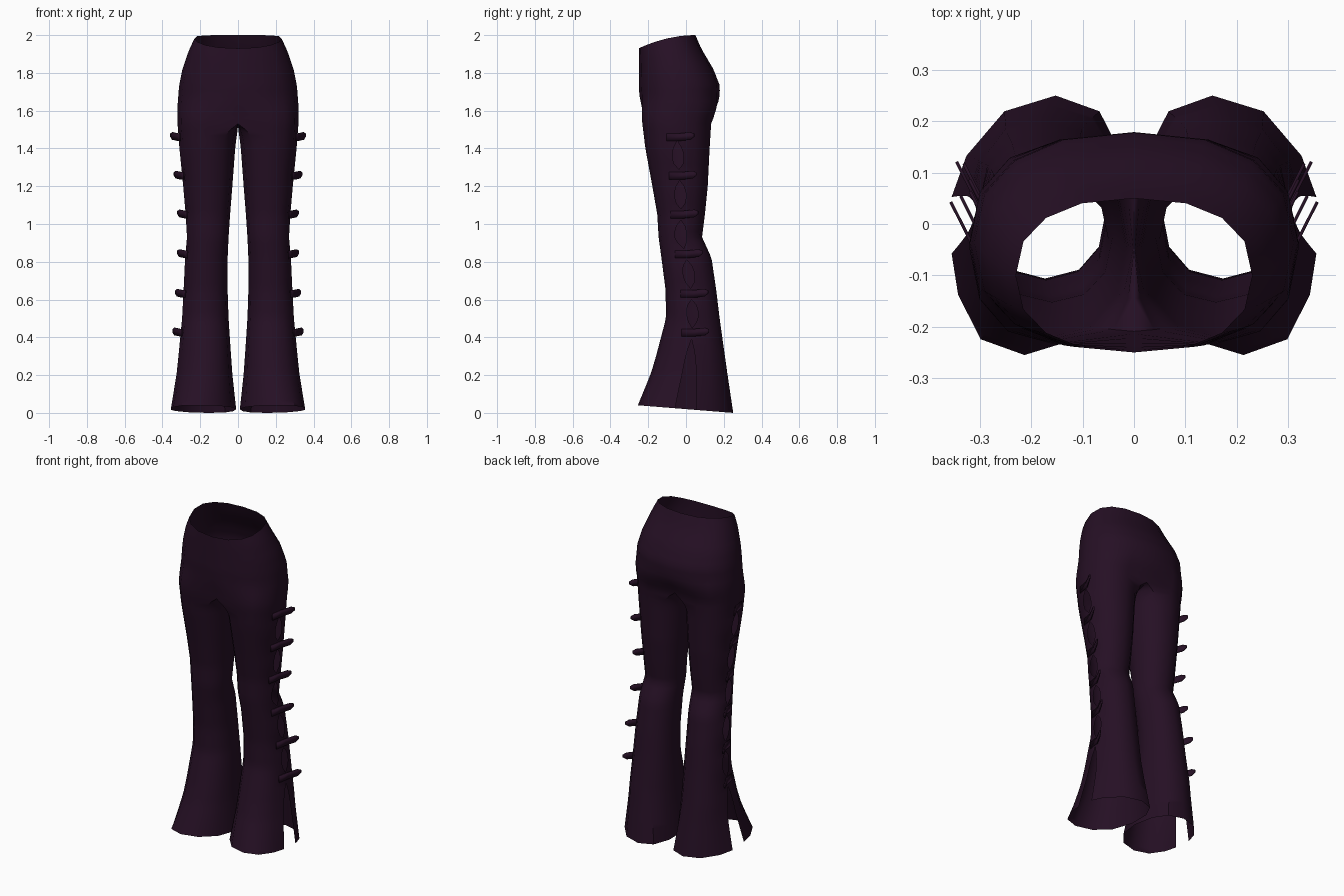
import bpy, bmesh, math
from mathutils import Vector

if "Cube" in bpy.data.objects:
    bpy.data.objects.remove(bpy.data.objects["Cube"])

# Fabric colour
fabric = bpy.data.materials.new("dark_plum_fabric")
fabric.use_nodes = True
plum = (0.019, 0.005, 0.018, 1)
fabric.diffuse_color = plum
shader = next(n for n in fabric.node_tree.nodes if n.type == 'BSDF_PRINCIPLED')
shader.inputs["Base Color"].default_value = plum
shader.inputs["Roughness"].default_value = 0.9

CROTCH = 1.53
SIDES = 12
LACES = [1.46, 1.255, 1.05, 0.84, 0.63, 0.425]

# Height, outer x, inner x, front y, back y
PROFILE = [
    (0.0, .355, .01, -.255, .25), (.2, .325, .03, -.185, .22),
    (.5, .296, .05, -.106, .178), (.65, .288, .055, -.108, .16),
    (.82, .28, .055, -.13, .135), (.93, .27, .05, -.145, .085),
    (1.05, .277, .042, -.152, .1), (1.2, .29, .03, -.178, .115),
    (1.4, .31, .015, -.215, .125), (1.53, .32, 0, -.231, .133),
    (1.63, .32, 0, -.243, .175), (1.73, .312, 0, -.25, .18),
    (1.82, .295, 0, -.25, .145), (1.93, .26, 0, -.25, .08),
    (2.0, .23, 0, -.25, .05),
]


def profile(z):
    for low, high in zip(PROFILE, PROFILE[1:]):
        if z <= high[0]:
            t = (z - low[0]) / (high[0] - low[0])
            return [a + (b - a) * t for a, b in zip(low[1:], high[1:])]
    return list(PROFILE[-1][1:])


def clamp(t):
    return max(0.0, min(1.0, t))


def power(value, exponent):
    return math.copysign(abs(value) ** exponent, value)


def seam_gap(z):
    """Half width of the side opening: hem slit plus ovals between laces."""
    if z < .37:
        return .055 * math.sqrt(1 - z / .37)
    for upper, lower in zip(LACES, LACES[1:]):
        u = (z - (upper + lower) / 2) / .065
        if abs(u) < 1:
            return .03 * math.sqrt(1 - u * u)
    return 0.0


def leg_point(i, z):
    """Point on the closed leg section, starting at the outer seam."""
    outer, inner, front, back = profile(z)
    a = math.tau * i / SIDES
    x = (outer + inner) / 2 + (outer - inner) / 2 * power(math.cos(a), .9)
    y = (front + back) / 2 - (back - front) / 2 * power(math.sin(a), .9)
    if i in (0, SIDES):
        y += seam_gap(z) * (-1 if i == 0 else 1)
    if 4 <= i <= 8:
        x *= 1 - clamp((z - 1.43) / .1) ** 2
    flare = clamp(1 - z / .3)
    x -= .12 * y * flare * abs(math.sin(a))
    return Vector((x, y, z + (.02 - .08 * y) * flare))


def body_point(i, z):
    """Point on the hip section; only the outer two thirds are used."""
    outer, _, front, back = profile(z)
    a = math.pi / 2 * (i if i <= 4 else i - SIDES) / 4
    x = outer * power(math.cos(a), .85)
    y = (front + back) / 2 - (back - front) / 2 * power(math.sin(a), .85)
    hips = Vector((x, y, z))
    t = clamp((z - CROTCH) / .16)
    point = leg_point(i, z).lerp(hips, t * t * (3 - 2 * t))
    if i in (4, 8):
        point.x = 0
    # The waistline dips towards the front
    point.z -= .07 * clamp((z - 1.7) / .3) * clamp((.05 - point.y) / .3) ** 2
    return point


def finish(name, bm):
    mesh = bpy.data.meshes.new(name)
    bm.to_mesh(mesh)
    bm.free()
    mesh.materials.append(fabric)
    obj = bpy.data.objects.new(name, mesh)
    bpy.context.collection.objects.link(obj)
    mirror = obj.modifiers.new("mirror", 'MIRROR')
    mirror.use_clip = True
    mirror.merge_threshold = .0005
    return obj


# Trousers: one side, mirrored
bm = bmesh.new()


def bridge(lower, upper, columns):
    for i in columns:
        bm.faces.new((lower[i], upper[i], upper[i + 1], lower[i + 1]))


leg_steps, body_steps = 51, 16
previous = None
for k in range(leg_steps + 1):
    z = CROTCH * k / leg_steps
    ring = {i: bm.verts.new(leg_point(i, z)) for i in range(SIDES + 1)}
    if previous:
        bridge(previous, ring, range(SIDES))
    previous = ring
for k in range(1, body_steps + 1):
    z = CROTCH + (2 - CROTCH) * k / body_steps
    used = [0, 1, 2, 3, 4, 8, 9, 10, 11, 12]
    ring = {i: bm.verts.new(body_point(i, z)) for i in used}
    bridge(previous, ring, [0, 1, 2, 3, 8, 9, 10, 11])
    previous = ring
bmesh.ops.remove_doubles(bm, verts=bm.verts, dist=.0001)
bmesh.ops.recalc_face_normals(bm, faces=bm.faces)
# Keep the normals pointing away from the leg
probe = max(bm.faces, key=lambda f: f.calc_center_median().x)
if probe.normal.x < 0:
    bmesh.ops.reverse_faces(bm, faces=bm.faces)
trousers = finish("trousers", bm)

# Side lace tabs: a strap along the seam with a free pointed end
bm = bmesh.new()
for z in LACES:
    outer, _, front, back = profile(z)
    y = (front + back) / 2 + .015
    path = [(outer - .008, y - .07, 0, .02), (outer + .004, y, 0, .02),
            (outer + .032, y + .055, .006, .02), (outer + .042, y + .075, .01, .008)]
    rows = [[bm.verts.new((px, py, z + lift + s * half)) for s in (-1, 1)]
            for px, py, lift, half in path]
    for a, b in zip(rows, rows[1:]):
        bm.faces.new((a[0], b[0], b[1], a[1]))
tabs = finish("lace_tabs", bm)
solid = tabs.modifiers.new("thickness", 'SOLIDIFY')
solid.thickness = .006
solid.offset = 0

# Smooth cloth shading
bpy.ops.object.select_all(action='DESELECT')
for obj in (trousers, tabs):
    obj.select_set(True)
bpy.context.view_layer.objects.active = trousers
bpy.ops.object.shade_smooth_by_angle(angle=math.radians(40))
